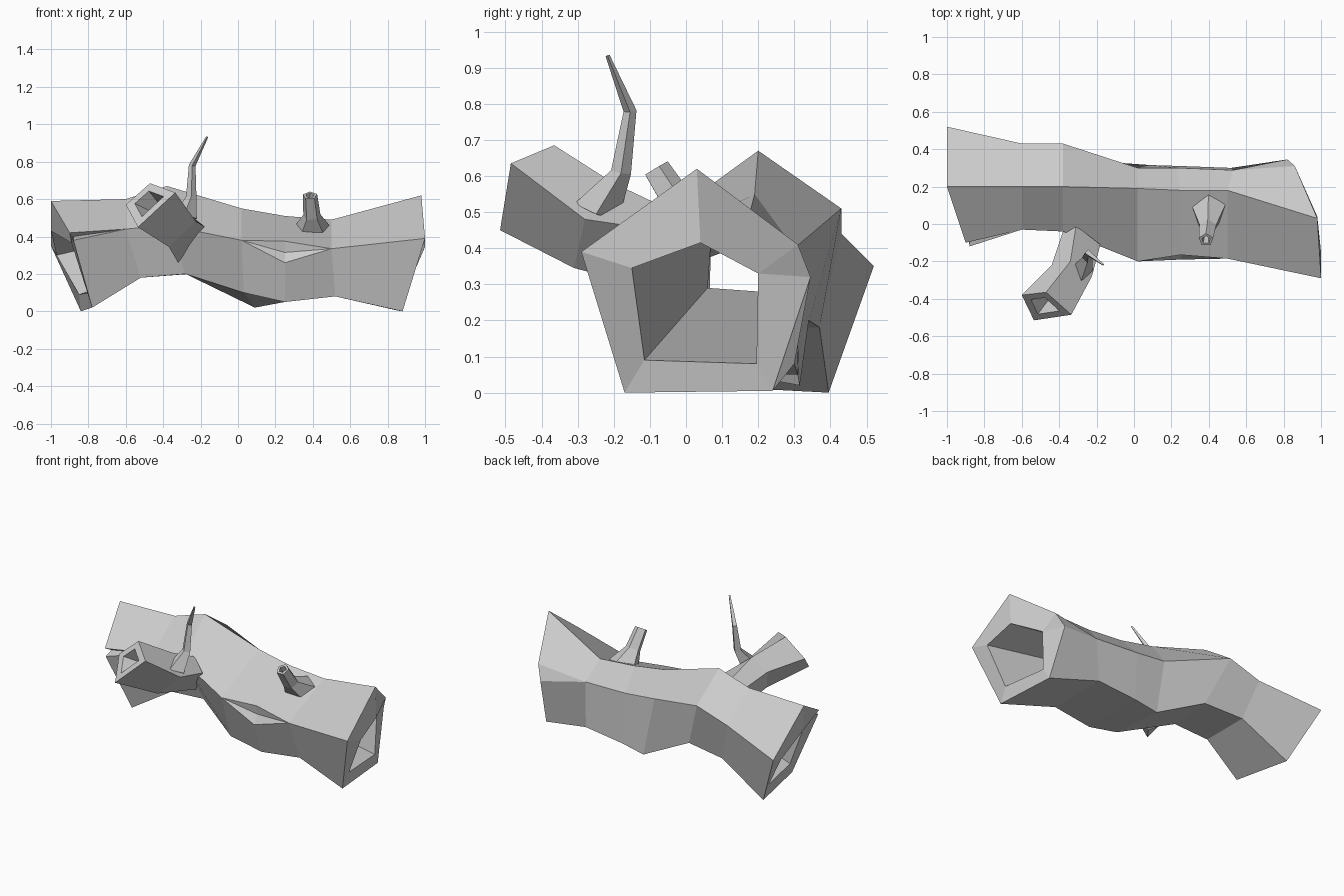
import bpy
import bmesh
import math
from mathutils import Vector

if "Cube" in bpy.data.objects:
    bpy.data.objects.remove(bpy.data.objects["Cube"])

bark = bpy.data.materials.new("bark_grey")
bark.use_nodes = True
bark.diffuse_color = (0.6, 0.6, 0.6, 1)
bark.node_tree.nodes["Principled BSDF"].inputs["Base Color"].default_value = bark.diffuse_color


def loft(name, rings, closed=False):
    """Skin equal-sized rings; cap both ends, or join the last ring to the first."""
    bm = bmesh.new()
    loops = [[bm.verts.new(point) for point in ring] for ring in rings]
    pairs = list(zip(loops, loops[1:]))
    if closed:
        pairs.append((loops[-1], loops[0]))
    else:
        bm.faces.new(loops[0])
        bm.faces.new(loops[-1])
    count = len(loops[0])
    for lower, upper in pairs:
        for i in range(count):
            j = (i + 1) % count
            bm.faces.new((lower[i], lower[j], upper[j], upper[i]))
    bmesh.ops.remove_doubles(bm, verts=bm.verts, dist=0.002)
    bmesh.ops.recalc_face_normals(bm, faces=bm.faces)
    mesh = bpy.data.meshes.new(name)
    bm.to_mesh(mesh)
    bm.free()
    mesh.materials.append(bark)
    obj = bpy.data.objects.new(name, mesh)
    bpy.context.collection.objects.link(obj)
    return obj


def shrink(ring, factor, shift=Vector((0, 0, 0))):
    """Copy a ring scaled about its centre and moved."""
    centre = sum(ring, Vector()) / len(ring)
    return [centre + (point - centre) * factor + shift for point in ring]


def round_ring(centre, radius, axis, sides=5, turn=0.0):
    """Regular polygon ring across an axis."""
    rotation = Vector((0, 0, 1)).rotation_difference(Vector(axis))
    ring = []
    for i in range(sides):
        angle = turn + math.tau * i / sides
        spoke = Vector((math.cos(angle), math.sin(angle), 0)) * radius
        ring.append(Vector(centre) + rotation @ spoke)
    return ring


def trunk_section(corners, tears):
    """Five corners (ridge, front, bottom front, bottom back, back) as a ring
    whose front and back corners can be torn apart."""
    ridge, front, bottom_front, bottom_back, back = corners
    section = {
        "ridge": ridge,
        "front_high": front, "front_mid": front, "front_low": front,
        "bottom_front": bottom_front, "bottom_back": bottom_back,
        "back_low": back, "back_high": back,
    }
    section.update(tears)
    return [Vector(point) for point in section.values()]


# Outside of the trunk, five corners per station
STATIONS = [
    ((-1, .2, .59), (-.9, -.1, .42), (-.78, .01, .02), (-.84, .395, 0), (-1, .52, .35)),
    ((-.6, .2, .6), (-.6, -.03, .44), (-.52, .05, .18), (-.52, .37, .18), (-.6, .43, .44)),
    ((-.38, .2, .67), (-.38, -.04, .46), (-.28, .04, .2), (-.26, .34, .2), (-.38, .43, .51)),
    ((.02, .19, .55), (.02, -.2, .38), (.03, -.12, .1), (.09, .315, .02), (.02, .3, .4)),
    ((.25, .18, .51), (.25, -.17, .35), (.25, -.11, .05), (.25, .31, .05), (.23, .3, .38)),
    ((.5, .18, .49), (.5, -.185, .335), (.52, -.1, .08), (.52, .3, .08), (.53, .288, .37)),
    ((.98, .03, .62), (1, -.29, .39), (.88, -.17, 0), (.85, .24, .005), (.86, .31, .41)),
]
# Torn corners at the ends and the split in the front of the bark
TEARS = {
    0: {"front_mid": (-.88, -.06, .4), "front_low": (-.88, -.12, .38)},
    4: {"front_high": (.25, -.165, .375), "front_mid": (.25, -.155, .315),
        "front_low": (.25, -.19, .26)},
    6: {"back_low": (.82, .345, .32)},
}
# Bore, straight from each mouth to a narrow waist
BORE = [
    ((-1, .21, .43), (-.89, .04, .365), (-.8, .06, .1), (-.85, .35, .09), (-.97, .4, .3)),
    ((-.4, .2, .48), (-.38, .07, .43), (-.28, .06, .29), (-.28, .2, .28), (-.38, .28, .44)),
    ((.98, .04, .415), (1, -.15, .345), (.89, -.115, .09), (.86, .195, .08), (.87, .2, .33)),
]
outside = [trunk_section(corners, TEARS.get(i, {})) for i, corners in enumerate(STATIONS)]
inside = [trunk_section(corners, {}) for corners in reversed(BORE)]
loft("hollow_trunk", outside + inside, closed=True)

# Thick broken branch with a hollow end
root = [Vector(p) for p in ((-.37, -.01, .42), (-.32, .02, .26), (-.18, -.11, .455), (-.31, -.01, .49))]
elbow = [Vector(p) for p in ((-.44, -.22, .5), (-.37, -.31, .345), (-.225, -.28, .48), (-.34, -.2, .58))]
tip = [Vector(p) for p in ((-.6, -.38, .57), (-.535, -.515, .45), (-.335, -.485, .635), (-.47, -.365, .685))]
inward = (sum(elbow, Vector()) - sum(tip, Vector())) / 4
loft("broken_branch", [root, elbow, tip, shrink(tip, .58), shrink(tip, .3, inward * .5)])

# Thin bent twig on the branch
loft("twig", [
    round_ring((-.285, -.248, .5), .065, (.1, .4, 1), 4),
    round_ring((-.25, -.18, .61), .028, (.1, .2, 1), 4),
    round_ring((-.245, -.155, .78), .018, (.2, -.1, 1), 4),
    round_ring((-.165, -.217, .933), .006, (.5, -.4, 1), 4),
])

# Short hollow stub on top
lean = Vector((-.03, -.6, 1))
mouth = round_ring((.385, -.085, .62), .04, lean, turn=math.pi / 2)
loft("short_stub", [
    round_ring((.398, .075, .45), .095, (0, -.4, 1), turn=math.pi / 2),
    round_ring((.395, -.015, .51), .048, lean, turn=math.pi / 2),
    mouth, shrink(mouth, .6), shrink(mouth, .4, lean * -.06),
])
